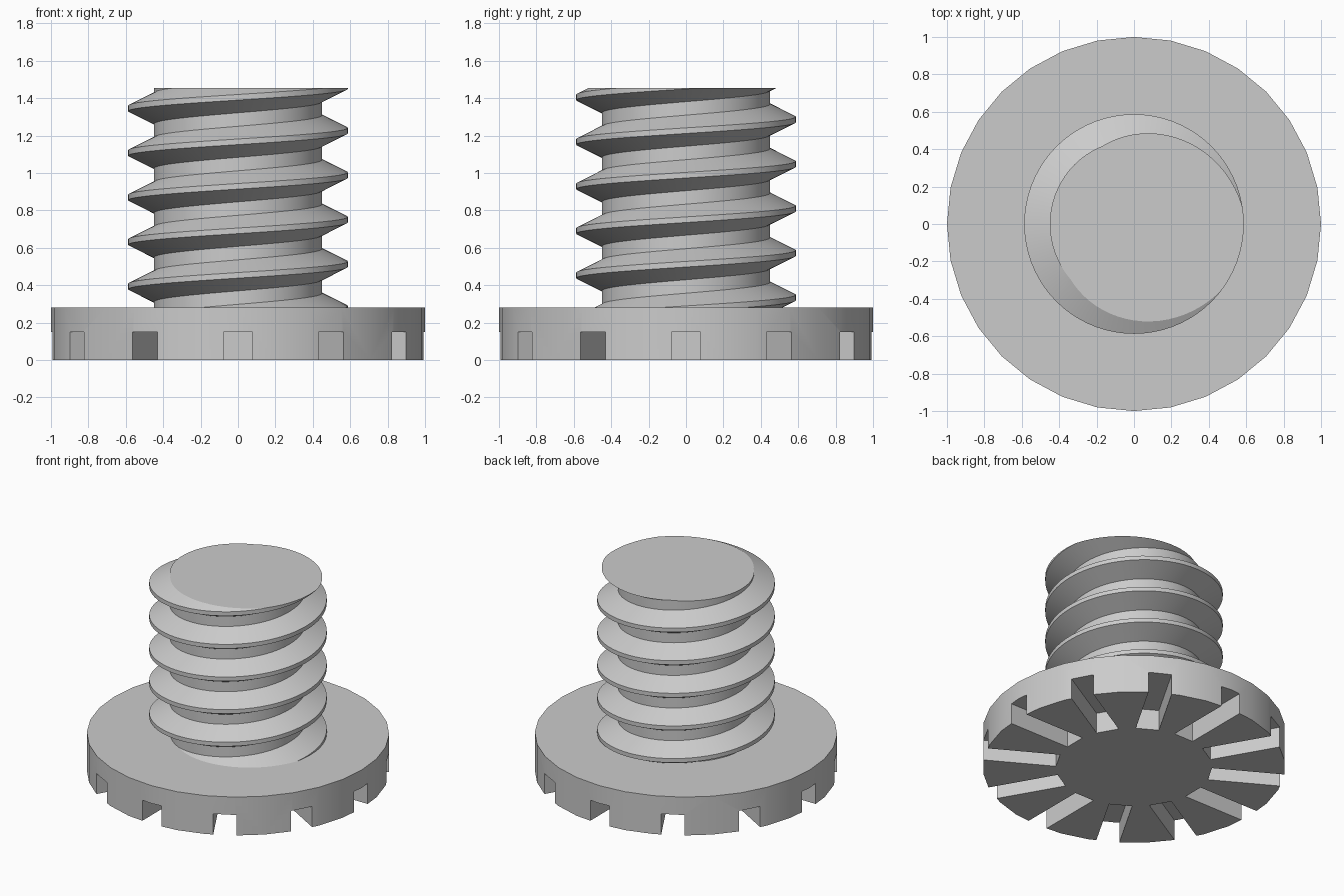
import bpy, bmesh
from math import cos, sin, tau, radians
from mathutils import Matrix

cube = bpy.data.objects.get("Cube")
if cube:
    bpy.data.objects.remove(cube, do_unlink=True)

HEAD_TOP, SHAFT_TOP = 0.28, 1.455
ROOT_R, CREST_R = 0.45, 0.587
PITCH = 0.238
STEPS = 72          # segments per turn
SLOTS = 12

steel = bpy.data.materials.new("grey_steel")
steel.use_nodes = True
grey = (0.6, 0.6, 0.6, 1)
steel.diffuse_color = grey
steel.node_tree.nodes["Principled BSDF"].inputs["Base Color"].default_value = grey


def make_object(name, bm):
    bmesh.ops.recalc_face_normals(bm, faces=bm.faces[:])
    mesh = bpy.data.meshes.new(name)
    bm.to_mesh(mesh)
    bm.free()
    mesh.materials.append(steel)
    obj = bpy.data.objects.new(name, mesh)
    bpy.context.collection.objects.link(obj)
    return obj


def select_only(obj):
    bpy.ops.object.select_all(action='DESELECT')
    obj.select_set(True)
    bpy.context.view_layer.objects.active = obj


# Round head
bm = bmesh.new()
bmesh.ops.create_cone(bm, cap_ends=True, segments=32, radius1=1, radius2=1,
                      depth=HEAD_TOP,
                      matrix=Matrix.Translation((0, 0, HEAD_TOP / 2)))
head = make_object("head", bm)

# Radial slots cut into the underside
bm = bmesh.new()
for i in range(SLOTS):
    place = (Matrix.Rotation(tau * i / SLOTS, 4, 'Z')
             @ Matrix.Translation((0.81, 0, 0.05))
             @ Matrix.Diagonal((0.6, 0.155, 0.2, 1)))
    bmesh.ops.create_cube(bm, size=1, matrix=place)
cutter = make_object("slot_cutter", bm)
cutter.hide_render = True
cut = head.modifiers.new("slots", 'BOOLEAN')
cut.operation = 'DIFFERENCE'
cut.solver = 'EXACT'
cut.object = cutter
select_only(head)
bpy.ops.object.modifier_apply(modifier=cut.name)
bpy.data.objects.remove(cutter, do_unlink=True)

# Threaded shaft: one pitch of the thread profile swept along a helix
profile = [(ROOT_R, -0.083), (CREST_R, -0.015), (CREST_R, 0.015),
           (ROOT_R, 0.083), (ROOT_R, PITCH - 0.083)]
START = 0.274 - 2 * PITCH     # crest height at +x, below the head top
bm = bmesh.new()
previous = None
for i in range(STEPS * 8 + 1):
    a = tau * i / STEPS
    rise = START + PITCH * i / STEPS
    column = [bm.verts.new((r * cos(a), r * sin(a), rise + z)) for r, z in profile]
    if previous:
        for j in range(len(profile) - 1):
            bm.faces.new((previous[j], column[j], column[j + 1], previous[j + 1]))
    previous = column
bmesh.ops.remove_doubles(bm, verts=bm.verts[:], dist=0.0005)

# Trim both ends flat and cap them
for z, direction in ((SHAFT_TOP, 1), (HEAD_TOP - 0.02, -1)):
    result = bmesh.ops.bisect_plane(
        bm, geom=bm.verts[:] + bm.edges[:] + bm.faces[:], dist=1e-5,
        plane_co=(0, 0, z), plane_no=(0, 0, direction), clear_outer=True)
    rim = [e for e in result["geom_cut"] if isinstance(e, bmesh.types.BMEdge)]
    bmesh.ops.holes_fill(bm, edges=rim, sides=0)
shaft = make_object("threaded_shaft", bm)

for obj in (head, shaft):
    select_only(obj)
    bpy.ops.object.shade_smooth_by_angle(angle=radians(25))
